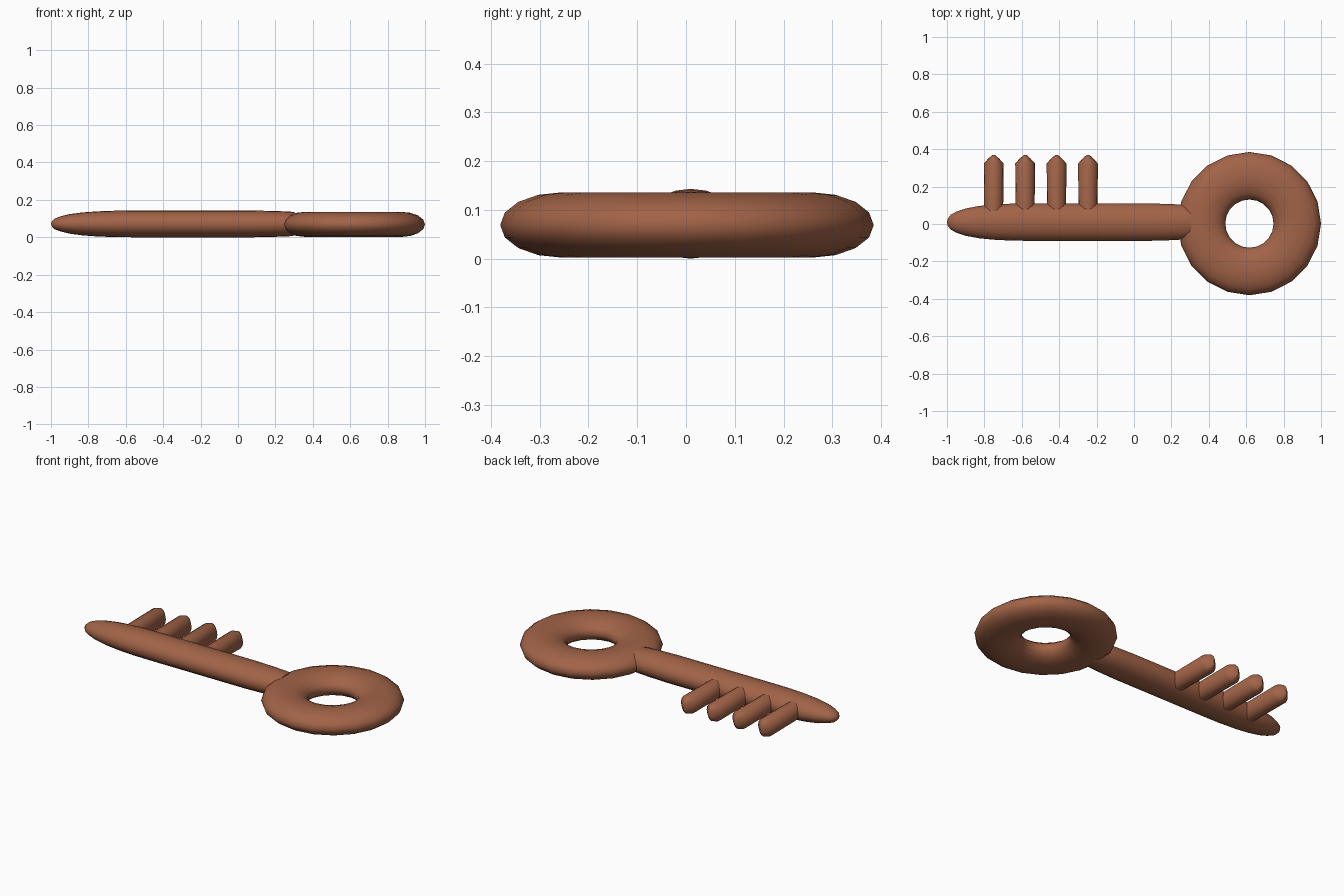
import bpy, bmesh, math

if "Cube" in bpy.data.objects:
    bpy.data.objects.remove(bpy.data.objects["Cube"])

mat = bpy.data.materials.new("warm brown")
mat.diffuse_color = (0.36, 0.125, 0.063, 1)
mat.use_nodes = True
mat.node_tree.nodes["Principled BSDF"].inputs["Base Color"].default_value = mat.diffuse_color


def loft(name, rings, place, sides):
    """Skin elliptical rings (position, half width, half height); cap both ends."""
    bm = bmesh.new()
    loops = []
    for pos, a, b in rings:
        if a == 0:
            loops.append([bm.verts.new(place(pos, 0, 0))])
            continue
        angles = [2 * math.pi * i / sides for i in range(sides)]
        loops.append([bm.verts.new(place(pos, a * math.cos(t), b * math.sin(t))) for t in angles])
    for l0, l1 in zip(loops, loops[1:]):
        for i in range(sides):
            j = (i + 1) % sides
            if len(l1) == 1:
                bm.faces.new((l0[i], l0[j], l1[0]))
            elif len(l0) == 1:
                bm.faces.new((l0[0], l1[j], l1[i]))
            else:
                bm.faces.new((l0[i], l0[j], l1[j], l1[i]))
    for l in (loops[0], loops[-1]):
        if len(l) > 1:
            bm.faces.new(l)
    bmesh.ops.recalc_face_normals(bm, faces=bm.faces)
    me = bpy.data.meshes.new(name)
    bm.to_mesh(me)
    bm.free()
    ob = bpy.data.objects.new(name, me)
    bpy.context.collection.objects.link(ob)
    finish(ob, 50)


def finish(ob, angle):
    ob.data.materials.append(mat)
    bpy.ops.object.select_all(action='DESELECT')
    ob.select_set(True)
    bpy.context.view_layer.objects.active = ob
    bpy.ops.object.shade_smooth_by_angle(angle=math.radians(angle))


# Handle ring, flattened in height
bpy.ops.mesh.primitive_torus_add(major_segments=20, minor_segments=16,
                                 major_radius=0.256, minor_radius=0.127,
                                 location=(0.617, 0.002, 0.069))
ring = bpy.context.object
ring.name = "handle_ring"
ring.scale.z = 0.067 / 0.127
bpy.ops.object.transform_apply(location=False, rotation=False, scale=True)
finish(ring, 60)

# Shaft with rounded, tapering tip
profile = [(-1.0, 0), (-0.995, 0.2), (-0.98, 0.40), (-0.95, 0.56), (-0.90, 0.73),
           (-0.83, 0.86), (-0.75, 0.94), (-0.65, 0.99), (-0.55, 1), (0.08, 1),
           (0.20, 0.965), (0.28, 0.92), (0.305, 0.86)]
loft("shaft", [(x, 0.1 * s, 0.0715 * s) for x, s in profile],
     lambda p, u, v: (p, 0.01 + u, 0.0715 + v), 20)

# Four teeth with pointed ends
for n in range(4):
    x = -0.75 + 0.168 * n
    loft(f"tooth_{n + 1}",
         [(0.02, 0.05, 0.053), (0.323, 0.053, 0.055), (0.35, 0.029, 0.045), (0.37, 0.006, 0.025), (0.37, 0, 0)],
         lambda p, u, v: (x + u, p, 0.07 + v), 16)
